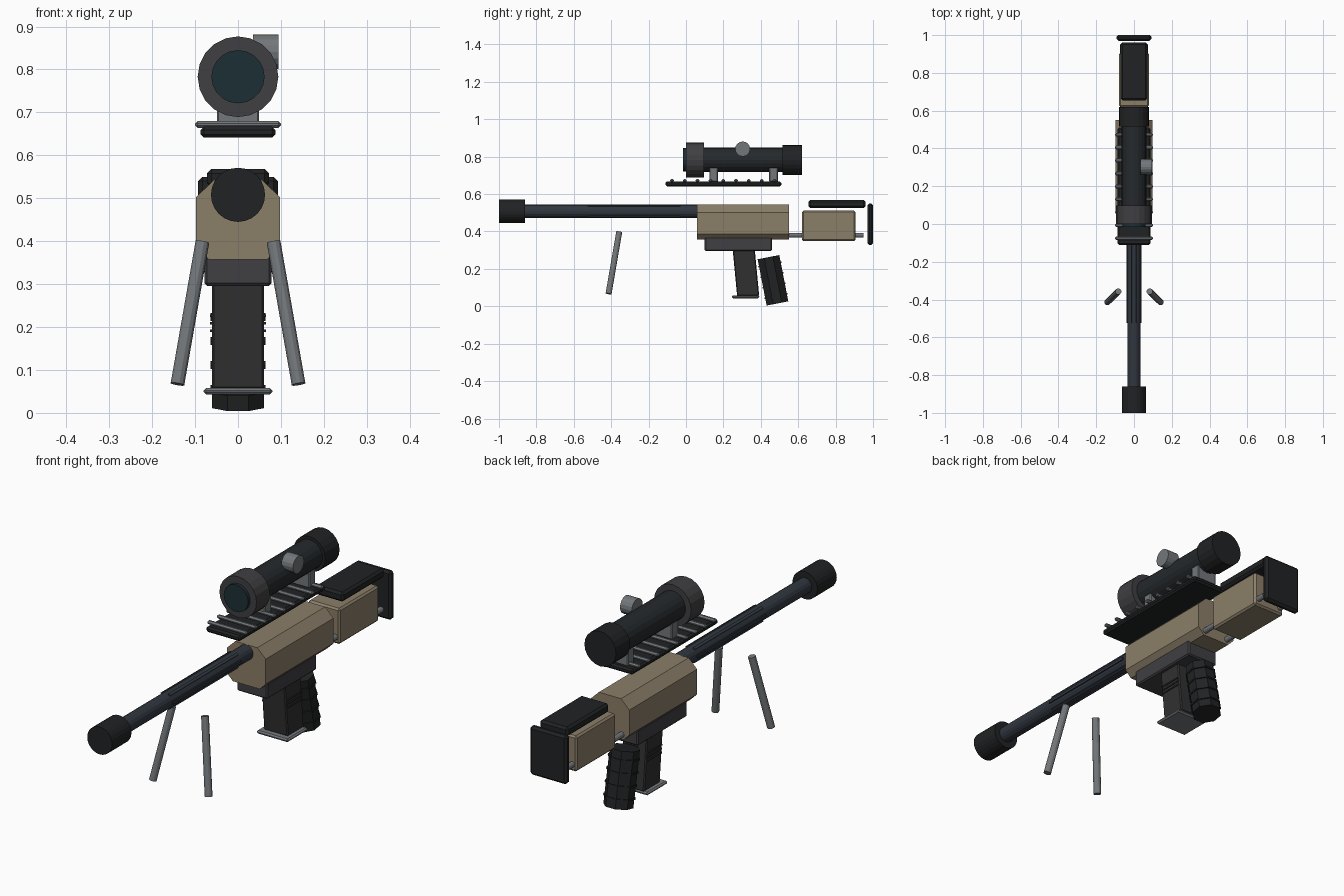
import bpy, bmesh, math
from mathutils import Vector, Matrix

if "Cube" in bpy.data.objects:
    bpy.data.objects.remove(bpy.data.objects["Cube"])


def material(name, rgb):
    m = bpy.data.materials.new(name)
    m.diffuse_color = (*rgb, 1)
    m.use_nodes = True
    m.node_tree.nodes["Principled BSDF"].inputs["Base Color"].default_value = m.diffuse_color
    return m


TAN = material("tan", (0.26, 0.21, 0.14))
BLACK = material("black", (0.015, 0.016, 0.017))
TUBE = material("scope_black", (0.018, 0.022, 0.025))
STEEL = material("blued_steel", (0.03, 0.038, 0.05))
DARK = material("dark_grey", (0.05, 0.05, 0.055))
MAG = material("magazine_grey", (0.03, 0.03, 0.031))
GREY = material("grey", (0.17, 0.185, 0.195))
GLASS = material("glass", (0.012, 0.028, 0.034))


def finish(name, bm, mat):
    bmesh.ops.recalc_face_normals(bm, faces=bm.faces)
    me = bpy.data.meshes.new(name)
    bm.to_mesh(me)
    bm.free()
    me.materials.append(mat)
    ob = bpy.data.objects.new(name, me)
    bpy.context.collection.objects.link(ob)
    return ob


def box(name, x, y, z, mat, bevel=0.0, vertical_only=False):
    """Box from (min, max) ranges, with an optional one-segment chamfer."""
    bm = bmesh.new()
    bmesh.ops.create_cube(bm, size=1)
    for v in bm.verts:
        v.co = Vector([r[0] + (c + 0.5) * (r[1] - r[0]) for c, r in zip(v.co, (x, y, z))])
    if bevel:
        edges = [e for e in bm.edges if not vertical_only
                 or abs(e.verts[0].co.z - e.verts[1].co.z) > 1e-4]
        bmesh.ops.bevel(bm, geom=edges, offset=bevel, segments=1, affect='EDGES')
    return finish(name, bm, mat)


def rod(name, a, b, r, mat, sides=16):
    """Cylinder between two points."""
    a, b = Vector(a), Vector(b)
    bm = bmesh.new()
    rot = (b - a).to_track_quat('Z', 'Y').to_matrix().to_4x4()
    bmesh.ops.create_cone(bm, cap_ends=True, segments=sides, radius1=r, radius2=r,
                          depth=(b - a).length,
                          matrix=Matrix.Translation((a + b) / 2) @ rot)
    return finish(name, bm, mat)


def extrude_y(name, half, y0, y1, mat):
    """Mirror a right-half (x, z) outline and extrude it along y."""
    outline = half + [(-x, z) for x, z in reversed(half)]
    bm = bmesh.new()
    face = bm.faces.new([bm.verts.new((x, y0, z)) for x, z in outline])
    new = bmesh.ops.extrude_face_region(bm, geom=[face])["geom"]
    bmesh.ops.translate(bm, vec=(0, y1 - y0, 0),
                        verts=[v for v in new if isinstance(v, bmesh.types.BMVert)])
    return finish(name, bm, mat)


# Barrel, muzzle and raised barrel ribs
BZ = 0.508
rod("barrel", (0, -0.87, BZ), (0, 0.08, BZ), 0.035, STEEL)
rod("muzzle_brake", (0, -1, BZ), (0, -0.86, BZ), 0.063, BLACK, 24)
for i in range(6):
    rib = box(f"barrel_rib_{i}", (0.03, 0.039), (-0.525, -0.03), (-0.006, 0.006), STEEL)
    rib.data.transform(Matrix.Translation((0, 0, BZ)) @ Matrix.Rotation(i * math.pi / 3, 4, 'Y'))

# Receiver and magazine well
extrude_y("receiver", [(0.068, 0.357), (0.098, 0.387), (0.098, 0.502), (0.056, 0.543)],
          0.06, 0.55, TAN)
box("magazine_well", (-0.078, 0.078), (0.10, 0.46), (0.296, 0.37), DARK, 0.006)

# Magazine, sheared backwards towards the bottom
def lean(ob):
    for v in ob.data.vertices:
        v.co.y += (0.3 - v.co.z) * 0.095


lean(box("magazine", (-0.061, 0.061), (0.25, 0.368), (0.055, 0.30), MAG, 0.005))
for i in range(3):
    z = 0.191 + i * 0.0175
    lean(box(f"magazine_rib_{i}", (-0.065, 0.065), (0.256, 0.362), (z - 0.003, z + 0.003), MAG))
box("magazine_base", (-0.08, 0.08), (0.245, 0.392), (0.043, 0.058), GREY, 0.006)

# Tilted pistol grip with bands
tilt = Matrix.Translation((0, 0.465, 0.139)) @ Matrix.Rotation(math.radians(11), 4, 'X')
grip = [box("grip", (-0.06, 0.06), (-0.059, 0.059), (-0.126, 0.126), BLACK, 0.036, True)]
for i in range(4):
    z = -0.085 + i * 0.057
    grip.append(box(f"grip_band_{i}", (-0.064, 0.064), (-0.063, 0.063), (z - 0.004, z + 0.004),
                    BLACK, 0.037, True))
for ob in grip:
    ob.data.transform(tilt)

# Stock, cheek rest, butt plate
box("stock", (-0.08, 0.08), (0.62, 0.907), (0.348, 0.511), TAN, 0.008)
box("cheek_rest", (-0.072, 0.072), (0.655, 0.96), (0.525, 0.568), BLACK, 0.01)
box("butt_plate", (-0.093, 0.093), (0.97, 1.0), (0.327, 0.55), BLACK, 0.01)

# Stock rods and bipod legs, both sides
for side, s in (("left", -1), ("right", 1)):
    rod(f"stock_rod_{side}", (s * 0.06, 0.54, 0.38), (s * 0.06, 0.95, 0.38), 0.013, GREY, 12)
    rod(f"bipod_leg_{side}", (s * 0.083, -0.357, 0.398), (s * 0.141, -0.414, 0.067),
        0.0165, GREY, 12)

# Rail with cross slats
box("rail", (-0.087, 0.087), (-0.11, 0.51), (0.641, 0.667), BLACK, 0.008)
for i in range(9):
    y = -0.075 + i * 0.0685
    box(f"rail_slat_{i}", (-0.1, 0.1), (y - 0.01, y + 0.01), (0.664, 0.68), GREY, 0.006)

# Scope
SZ = 0.783
rod("scope_tube", (0, 0.08, SZ), (0, 0.53, SZ), 0.066, TUBE, 20)
rod("scope_objective", (0, 0, SZ), (0, 0.097, SZ), 0.094, DARK, 20)
rod("scope_lens", (0, -0.015, SZ), (0, 0.01, SZ), 0.062, GLASS, 20)
rod("scope_eyepiece", (0, 0.517, SZ), (0, 0.62, SZ), 0.08, BLACK, 20)
rod("scope_turret", (0.035, 0.303, 0.841), (0.094, 0.303, 0.841), 0.04, GREY, 16)
for name, y in (("front", 0.148), ("rear", 0.468)):
    box(f"scope_mount_{name}", (-0.049, 0.049), (y - 0.023, y + 0.023), (0.665, 0.75), GREY, 0.004)
